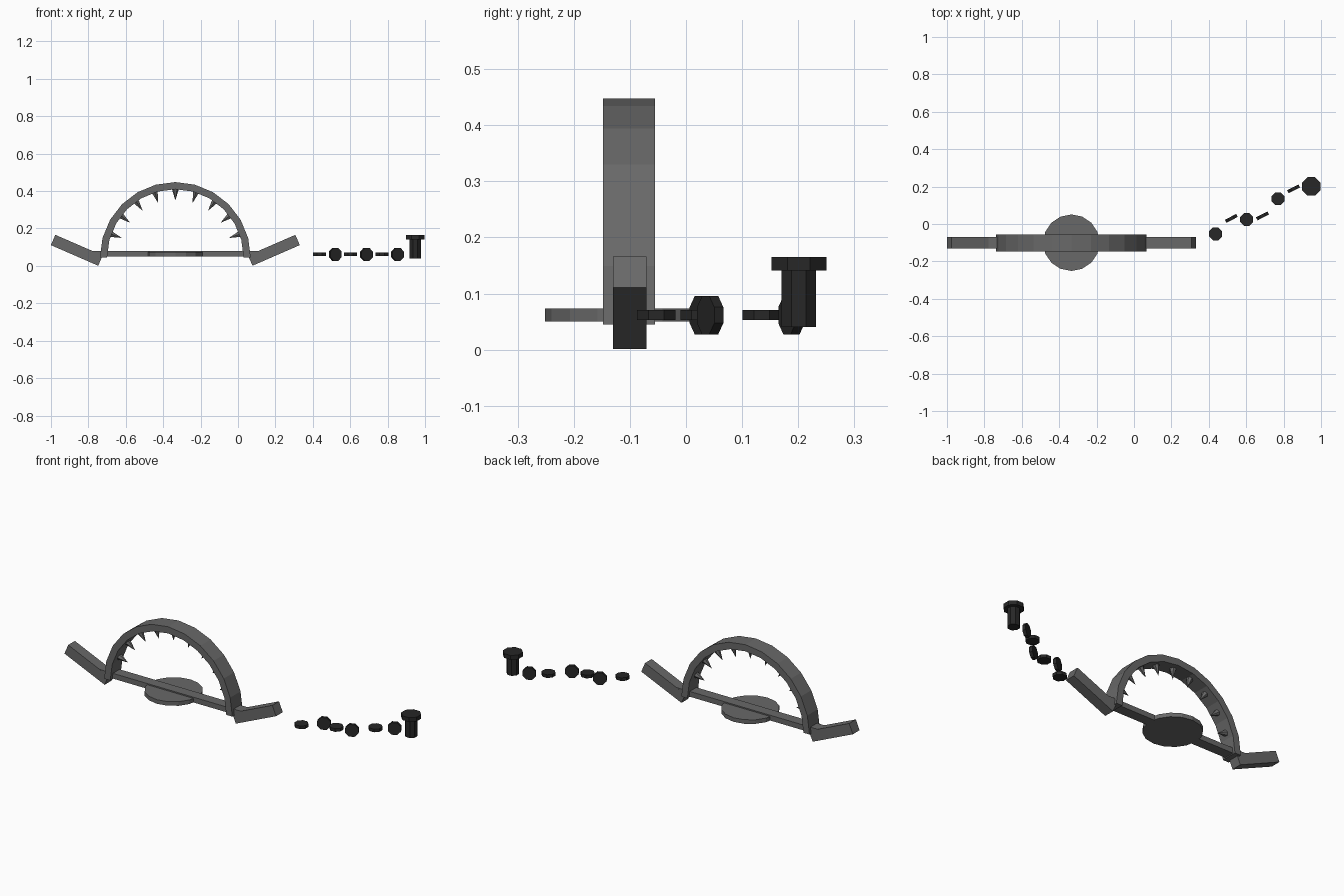
import bpy, bmesh, math
from mathutils import Vector, Matrix

if "Cube" in bpy.data.objects:
    bpy.data.objects.remove(bpy.data.objects["Cube"])

CX, CY = -0.335, -0.1      # trap centre
AZ = 0.045                 # jaw arch centre height


def material(name, c):
    m = bpy.data.materials.new(name)
    m.diffuse_color = (c, c, c, 1)
    m.use_nodes = True
    m.node_tree.nodes["Principled BSDF"].inputs["Base Color"].default_value = m.diffuse_color
    return m


steel = material("grey steel", 0.14)
iron = material("black iron", 0.02)


def finish(name, bm, mat, matrix=Matrix()):
    bmesh.ops.recalc_face_normals(bm, faces=bm.faces)
    me = bpy.data.meshes.new(name)
    bm.to_mesh(me)
    bm.free()
    me.materials.append(mat)
    ob = bpy.data.objects.new(name, me)
    ob.matrix_world = matrix
    bpy.context.collection.objects.link(ob)
    return ob


def box(name, loc, size, mat, tilt=0.0):
    bm = bmesh.new()
    bmesh.ops.create_cube(bm, size=1)
    bmesh.ops.scale(bm, vec=size, verts=bm.verts)
    return finish(name, bm, mat, Matrix.Translation(loc) @ Matrix.Rotation(tilt, 4, 'Y'))


def cone(name, loc, r1, r2, depth, sides, mat, rot=Matrix(), turn=None):
    bm = bmesh.new()
    bmesh.ops.create_cone(bm, cap_ends=True, segments=sides, radius1=r1, radius2=r2, depth=depth)
    turn = math.pi / sides if turn is None else turn
    return finish(name, bm, mat, Matrix.Translation(loc) @ rot @ Matrix.Rotation(turn, 4, 'Z'))


# Jaw arch: rectangular section swept through 12 segments
bm = bmesh.new()
rings = []
for i in range(13):
    a = math.pi * i / 12
    rings.append([bm.verts.new((CX + r * math.cos(a), y, AZ + r * math.sin(a)))
                  for r, y in ((0.365, -0.148), (0.403, -0.148), (0.403, -0.055), (0.365, -0.055))])
for p, q in zip(rings, rings[1:]):
    for k in range(4):
        bm.faces.new((p[k], p[(k + 1) % 4], q[(k + 1) % 4], q[k]))
bm.faces.new(rings[0])
bm.faces.new(rings[-1])
finish("jaw_arch", bm, steel)

# Teeth pointing to the arch centre
for i in range(9):
    a = math.radians(20 + 17.5 * i)
    d = Vector((math.cos(a), 0, math.sin(a)))
    rot = (-d).to_track_quat('Z', 'Y').to_matrix().to_4x4()
    cone("tooth", Vector((CX, CY, AZ)) + d * 0.338, 0.02, 0, 0.066, 6, steel, rot)

# Base bar, pressure plate and the two spring arms
box("base_bar", (CX, CY, 0.065), (1.0, 0.0598, 0.03), steel)
cone("pressure_plate", (CX, CY, 0.0615), 0.151, 0.151, 0.023, 16, steel, turn=0)
for s in (-1, 1):
    box("spring_arm", (CX + s * 0.527, CY, 0.0835), (0.276, 0.06, 0.06), steel,
        -s * math.radians(23.5))

# Chain links, alternately flat and upright
for x, y in ((0.436, -0.053), (0.602, 0.024), (0.77, 0.135)):
    cone("flat_link", (x, y, 0.0615), 0.037, 0.037, 0.018, 8, iron)
for x, y in ((0.52, 0.03), (0.687, 0.043), (0.853, 0.188)):
    rot = Matrix.Rotation(math.radians(27), 4, 'Z') @ Matrix.Rotation(math.pi / 2, 4, 'X')
    cone("upright_link", (x, y, 0.0615), 0.037, 0.037, 0.018, 8, iron, rot)

# Ground stake
cone("stake_shaft", (0.948, 0.201, 0.092), 0.033, 0.033, 0.104, 8, iron)
cone("stake_head", (0.948, 0.201, 0.153), 0.053, 0.053, 0.024, 8, iron)
